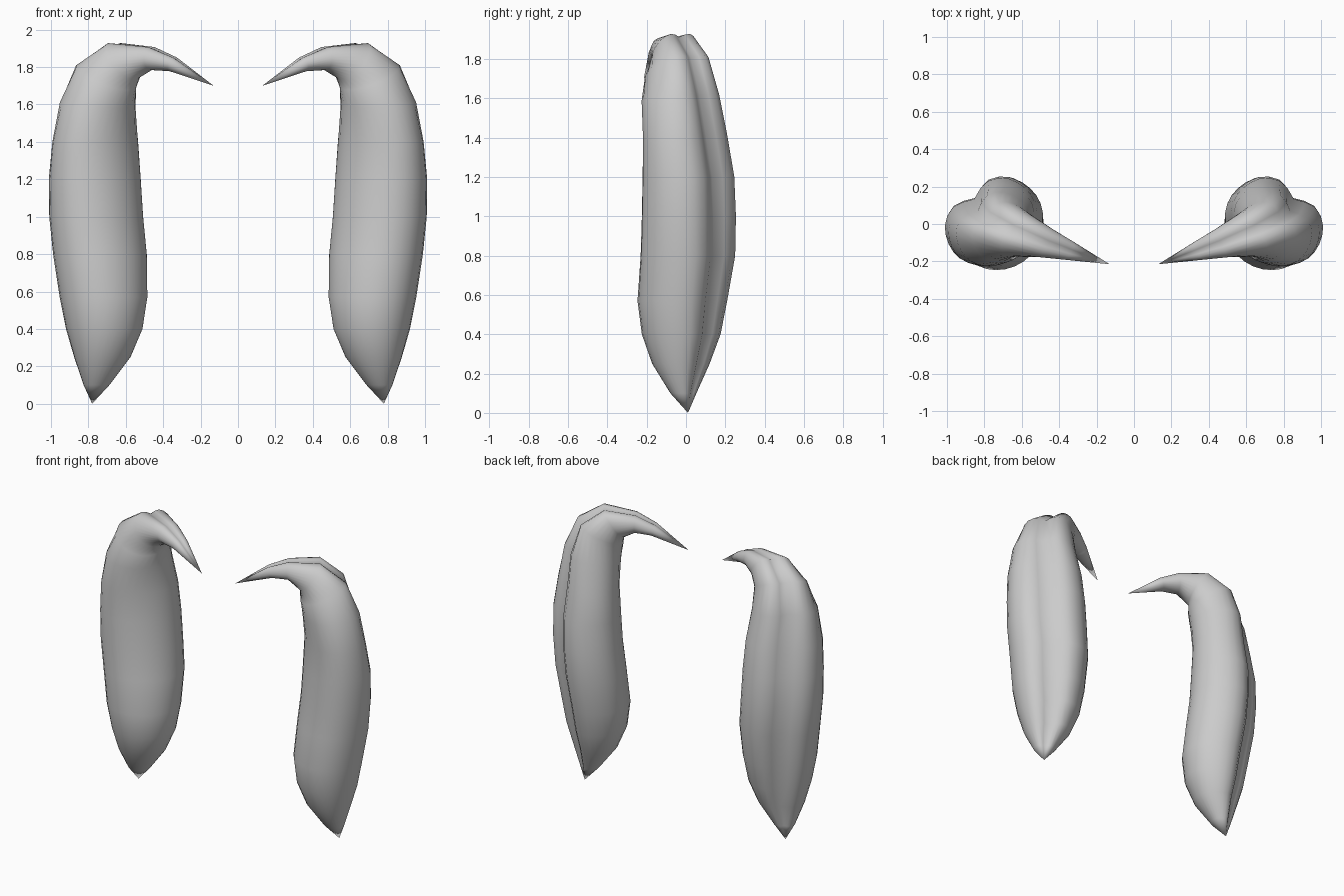
import bpy, bmesh
from math import sin, cos, pi, radians, exp
from mathutils import Vector

if "Cube" in bpy.data.objects:
    bpy.data.objects.remove(bpy.data.objects["Cube"])

SEG = 28
BASE, TIP = (0.78, 0.01, 0.0), (0.13, -0.215, 1.70)

# rings: centre x, y, z, half width, half depth, facing of the groove, upward tilt
RINGS = [
    (0.755, -0.015, 0.10, 0.070, 0.062, 57, 0),
    (0.722, -0.030, 0.25, 0.152, 0.138, 57, 0),
    (0.710, -0.030, 0.40, 0.205, 0.190, 56, 0),
    (0.713, -0.025, 0.57, 0.237, 0.214, 55, 0),
    (0.732, 0.003, 0.80, 0.258, 0.220, 54, 0),
    (0.752, 0.008, 1.00, 0.262, 0.215, 53, 0),
    (0.760, 0.006, 1.20, 0.258, 0.208, 53, 0),
    (0.758, -0.009, 1.40, 0.245, 0.187, 52, 0),
    (0.745, -0.033, 1.60, 0.210, 0.180, 48, 6),
    (0.700, -0.050, 1.750, 0.168, 0.165, 42, 26),
    (0.610, -0.065, 1.835, 0.128, 0.122, 36, 56),
    (0.465, -0.105, 1.848, 0.082, 0.064, 28, 92),
    (0.350, -0.142, 1.816, 0.054, 0.041, 27, 112),
]


def section(cx, cy, cz, a, b, face, tilt):
    """Oval ring with a groove down the middle of its outer side."""
    f, t = radians(face), radians(tilt)
    out = Vector((cos(f) * cos(t), sin(f) * cos(t), sin(t)))
    side = Vector((sin(f), -cos(f), 0))
    pts = []
    for i in range(SEG):
        k = 2 * pi * i / SEG
        d = k if k <= pi else k - 2 * pi
        lobe = 1 + 0.06 * exp(-((abs(d) - 0.75) / 0.4) ** 2)
        groove = 0.24 * exp(-(d / 0.25) ** 2)
        pts.append(Vector((cx, cy, cz)) + side * (a * sin(k) * lobe)
                   + out * (b * (cos(k) * lobe - groove)))
    return pts


# grooved, hooked horn lofted through the rings
bm = bmesh.new()
loops = [[bm.verts.new(p) for p in section(*r)] for r in RINGS]
base, tip = bm.verts.new(BASE), bm.verts.new(TIP)
for i in range(SEG):
    j = (i + 1) % SEG
    for lo, hi in zip(loops, loops[1:]):
        bm.faces.new((lo[i], lo[j], hi[j], hi[i]))
    bm.faces.new((base, loops[0][j], loops[0][i]))
    bm.faces.new((tip, loops[-1][i], loops[-1][j]))
bmesh.ops.recalc_face_normals(bm, faces=bm.faces)
for f in bm.faces:
    f.smooth = True
mesh = bpy.data.meshes.new("hooked_horns")
bm.to_mesh(mesh)
bm.free()
horns = bpy.data.objects.new("hooked_horns", mesh)
bpy.context.collection.objects.link(horns)

# matching horn on the other side
mirror = horns.modifiers.new("Mirror", 'MIRROR')
mirror.use_axis = (True, False, False)
mirror.use_mirror_merge = False
